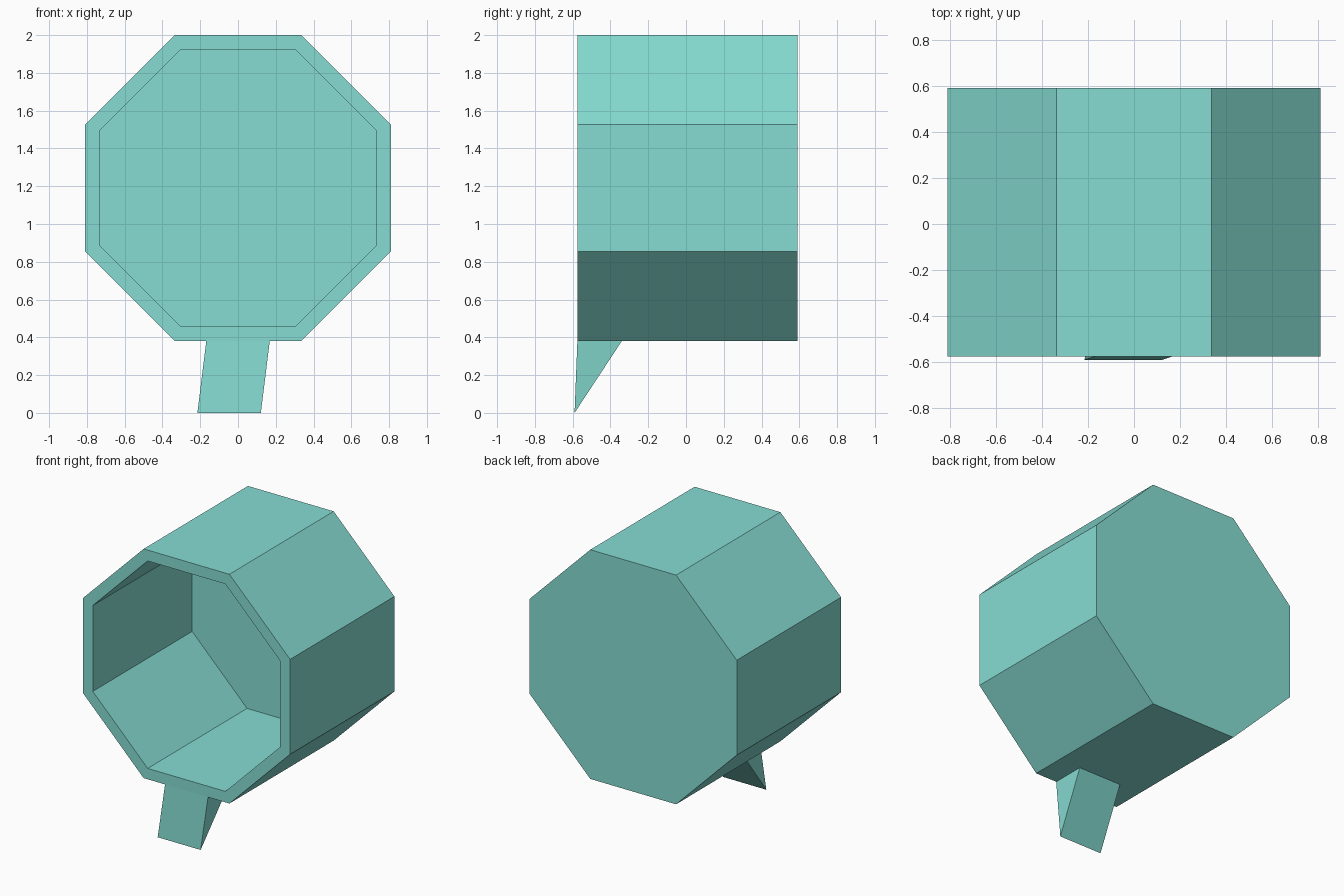
import bpy, bmesh, math

if "Cube" in bpy.data.objects:
    bpy.data.objects.remove(bpy.data.objects["Cube"])

teal = bpy.data.materials.new("teal")
teal.diffuse_color = (0.24, 0.72, 0.65, 1)
teal.use_nodes = True
teal.node_tree.nodes["Principled BSDF"].inputs["Base Color"].default_value = teal.diffuse_color


def finish(name, bm):
    bmesh.ops.recalc_face_normals(bm, faces=bm.faces[:])
    mesh = bpy.data.meshes.new(name)
    bm.to_mesh(mesh)
    bm.free()
    mesh.materials.append(teal)
    obj = bpy.data.objects.new(name, mesh)
    bpy.context.collection.objects.link(obj)
    return obj


def octagon_ring(bm, apothem, y, cz=1.19):
    r = apothem / math.cos(math.pi / 8)
    angles = [math.pi / 8 + i * math.pi / 4 for i in range(8)]
    return [bm.verts.new((r * math.cos(a), y, cz + r * math.sin(a))) for a in angles]


def bridge(bm, a, b):
    n = len(a)
    for i in range(n):
        j = (i + 1) % n
        bm.faces.new((a[i], a[j], b[j], b[i]))


# Hollow octagonal housing, open at the front: back, outer rim, inner rim, inner floor
bm = bmesh.new()
rings = [octagon_ring(bm, r, y) for r, y in
         ((0.81, 0.59), (0.81, -0.575), (0.733, -0.575), (0.733, 0.535))]
for a, b in zip(rings, rings[1:]):
    bridge(bm, a, b)
bm.faces.new(rings[0])
bm.faces.new(rings[-1])
finish("housing", bm)

# Slanted wedge foot: triangular side profile (y, z, x shift) swept across x
profile = [(-0.575, 0.38, 0.0), (-0.34, 0.38, 0.0), (-0.59, 0.0, -0.047)]
bm = bmesh.new()
left, right = [[bm.verts.new((side * 0.168 + dx, y, z)) for y, z, dx in profile]
               for side in (-1, 1)]
bridge(bm, left, right)
bm.faces.new(left)
bm.faces.new(right)
finish("foot", bm)
